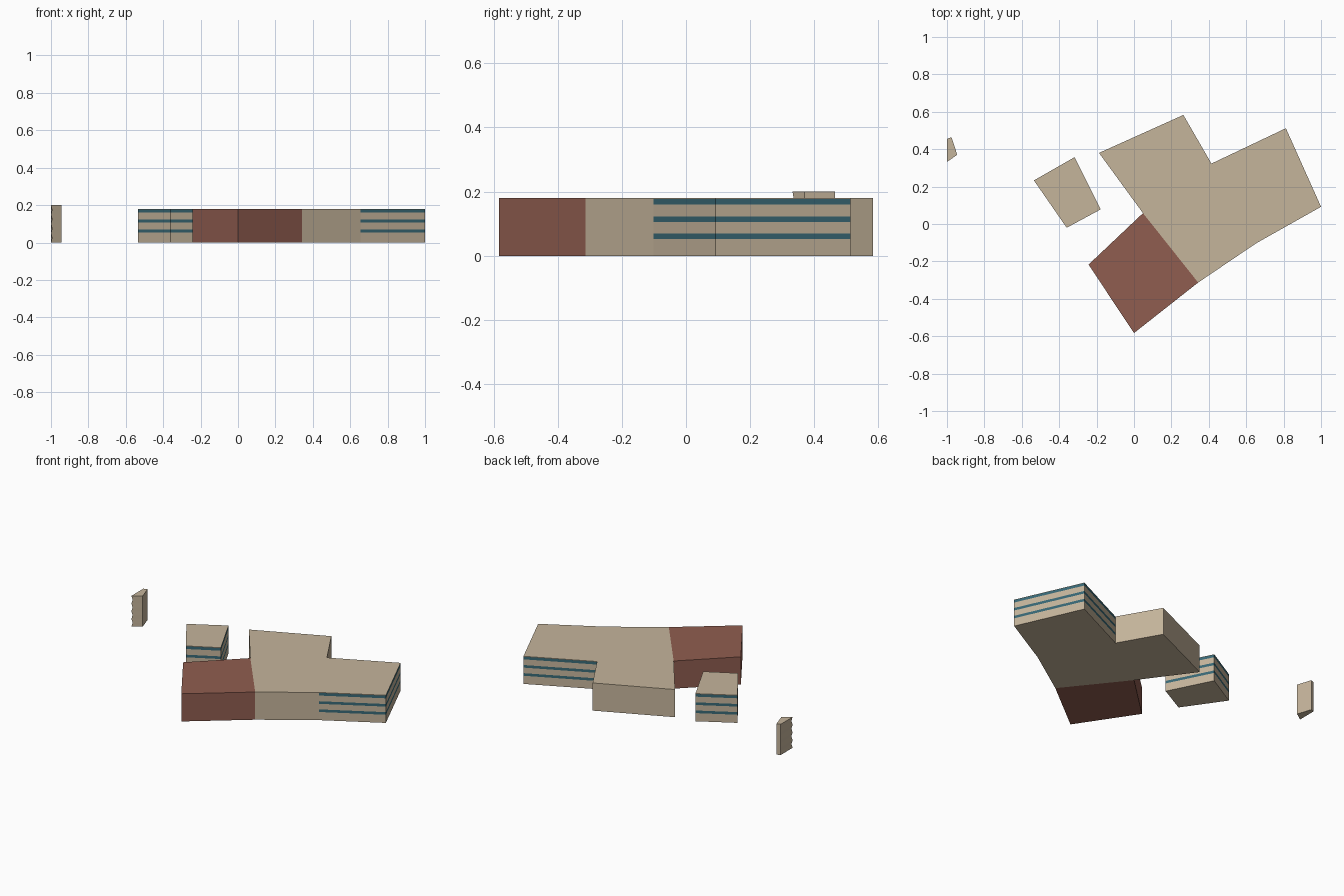
import bpy, bmesh

if "Cube" in bpy.data.objects:
    bpy.data.objects.remove(bpy.data.objects["Cube"])


def material(name, rgb):
    m = bpy.data.materials.new(name)
    m.diffuse_color = (*rgb, 1)
    m.use_nodes = True
    m.node_tree.nodes["Principled BSDF"].inputs["Base Color"].default_value = m.diffuse_color
    return m


MATS = [material("stone", (0.56, 0.46, 0.33)),
        material("brick", (0.28, 0.11, 0.08)),
        material("window_glass", (0.04, 0.14, 0.18))]
STONE, BRICK, GLASS, BANDED = 0, 1, 2, 3
FLOORS = [0, 0.053, 0.07, 0.106, 0.123, 0.16, 0.177, 0.18]


def block(name, outline, walls, caps, levels):
    """Closed extruded footprint; walls = style per edge, caps = (corner ids, material)."""
    bm = bmesh.new()
    rings = [[bm.verts.new((x, y, z)) for x, y in outline] for z in levels]
    n = len(outline)
    for k in range(len(levels) - 1):
        for i in range(n):
            j = (i + 1) % n
            f = bm.faces.new((rings[k][i], rings[k][j], rings[k + 1][j], rings[k + 1][i]))
            f.material_index = (GLASS if k % 2 else STONE) if walls[i] == BANDED else walls[i]
    for ids, mat in caps:
        for ring in (rings[0], rings[-1]):
            bm.faces.new([ring[i] for i in ids]).material_index = mat
    bmesh.ops.recalc_face_normals(bm, faces=bm.faces)
    mesh = bpy.data.meshes.new(name)
    bm.to_mesh(mesh)
    bm.free()
    for m in MATS:
        mesh.materials.append(m)
    ob = bpy.data.objects.new(name, mesh)
    bpy.context.collection.objects.link(ob)
    return ob


# Main building: brick wing, plain wing and banded wing in one shell
block("main_building",
      [(0, -0.583), (0.343, -0.313), (0.655, -0.102), (1, 0.092), (0.812, 0.512),
       (0.414, 0.323), (0.264, 0.583), (-0.187, 0.38), (0.048, 0.058), (-0.243, -0.217)],
      [BRICK, STONE, BANDED, BANDED, BANDED, STONE, STONE, STONE, BRICK, BRICK],
      [((0, 1, 8, 9), BRICK), ((1, 2, 3, 4, 5, 6, 7, 8), STONE)], FLOORS)

# Small detached annex with window bands all round
block("annex", [(-0.36, -0.02), (-0.178, 0.078), (-0.318, 0.357), (-0.535, 0.233)],
      [BANDED] * 4, [((0, 1, 2, 3), STONE)], FLOORS)

# Thin fragment of a neighbouring building, with a slightly notched outer corner
frag = block("edge_fragment", [(-1, 0.332), (-0.945, 0.37), (-0.976, 0.464), (-1, 0.455)],
             [STONE] * 4, [((0, 1, 2, 3), STONE)], [0.025 * i for i in range(9)])
for k in range(1, 9, 2):
    v = frag.data.vertices[k * 4]
    v.co.x += 0.006
    v.co.y += 0.004
